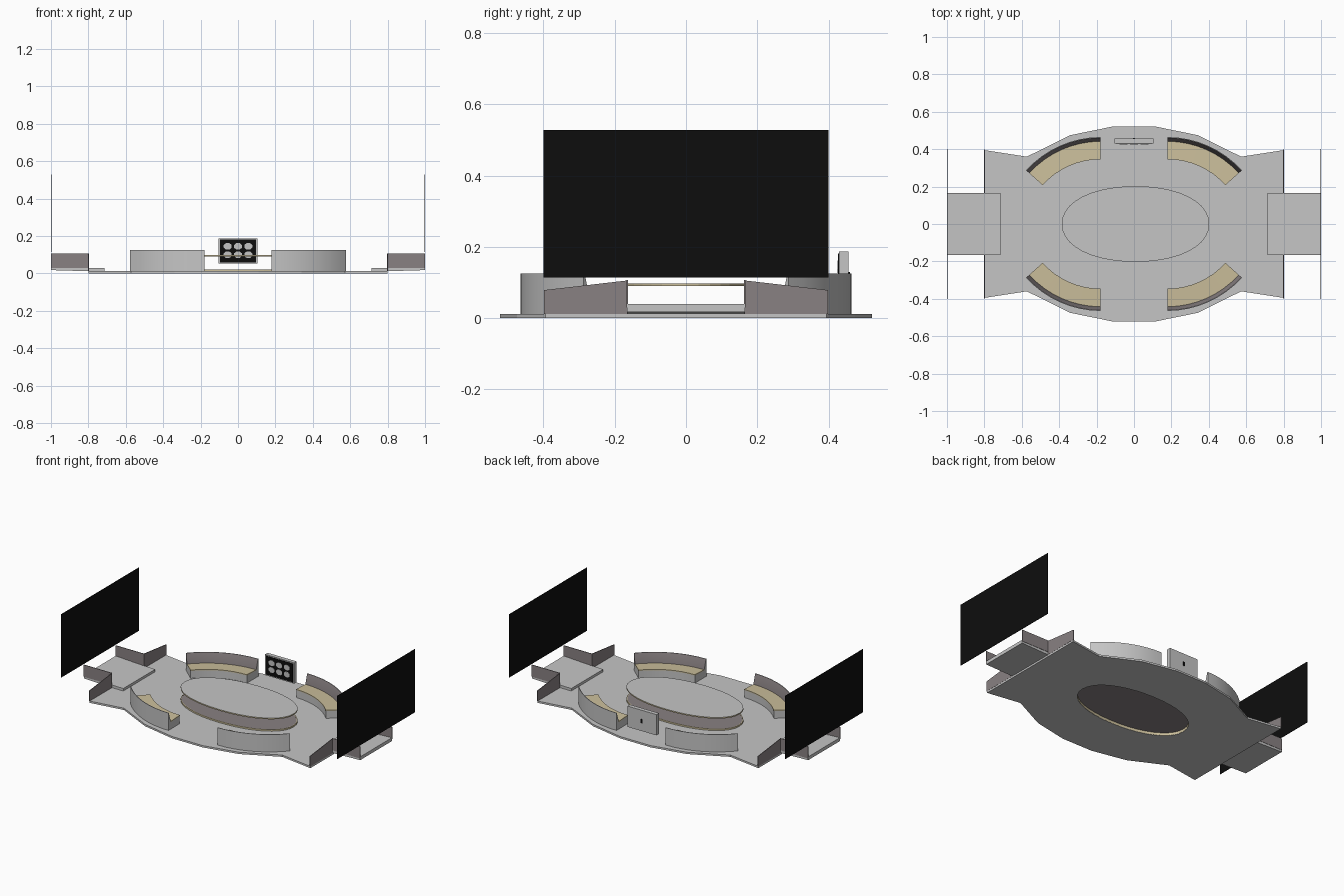
import bpy, bmesh, math

if "Cube" in bpy.data.objects:
    bpy.data.objects.remove(bpy.data.objects["Cube"])


def mat(name, c):
    m = bpy.data.materials.new(name)
    m.diffuse_color = (*c, 1)
    m.use_nodes = True
    m.node_tree.nodes["Principled BSDF"].inputs["Base Color"].default_value = m.diffuse_color
    return m


GREY = mat("light grey", (0.56, 0.56, 0.56))
BROWN = mat("warm grey", (0.25, 0.22, 0.225))
BEIGE = mat("beige", (0.60, 0.52, 0.33))
BLACK = mat("black", (0.004, 0.004, 0.004))


def finish(bm, name, mats, rule=None):
    bmesh.ops.recalc_face_normals(bm, faces=bm.faces)
    bm.normal_update()
    if rule:
        for f in bm.faces:
            f.material_index = rule(f)
    me = bpy.data.meshes.new(name)
    bm.to_mesh(me)
    bm.free()
    for m in mats:
        me.materials.append(m)
    ob = bpy.data.objects.new(name, me)
    bpy.context.collection.objects.link(ob)
    return ob


def box(name, x0, x1, y0, y1, z0, z1, m):
    bm = bmesh.new()
    bmesh.ops.create_cube(bm, size=1)
    for v in bm.verts:
        v.co = (x0 + (x1 - x0) * (v.co.x + 0.5), y0 + (y1 - y0) * (v.co.y + 0.5),
                z0 + (z1 - z0) * (v.co.z + 0.5))
    return finish(bm, name, [m])


def prism(name, loops, depth, mats, rule=None):
    """Fill the loops (outer, then holes) and extrude by the depth vector."""
    bm = bmesh.new()
    for pts in loops:
        vs = [bm.verts.new(p) for p in pts]
        for i in range(len(vs)):
            bm.edges.new((vs[i - 1], vs[i]))
    bmesh.ops.triangle_fill(bm, use_beauty=True, use_dissolve=False, edges=bm.edges[:])
    r = bmesh.ops.extrude_face_region(bm, geom=bm.faces[:], use_keep_orig=True)
    bmesh.ops.translate(bm, vec=depth,
                        verts=[v for v in r["geom"] if isinstance(v, bmesh.types.BMVert)])
    return finish(bm, name, mats, rule)


def ellipse(a, b, z, n=40, cx=0.008):
    pts = []
    for i in range(n):
        t = 2 * math.pi * i / n
        c, s = math.cos(t), math.sin(t)
        pts.append((cx + a * math.copysign(abs(c) ** 0.94, c),
                    b * math.copysign(abs(s) ** 0.94, s), z))
    return pts


# Floor plate with an oval opening
half = [(0.8, 0.395), (0.573, 0.36), (0.34, 0.475), (0.11, 0.522)]
upper = half + [(-x, y) for x, y in reversed(half)]
outline = [(x, y, 0) for x, y in upper] + [(x, -y, 0) for x, y in reversed(upper)]
prism("floor_plate", [outline, ellipse(0.39, 0.198, 0)], (0, 0, 0.012), [GREY])

# Oval recess: beige rim and warm grey carpet
prism("recess_rim", [ellipse(0.394, 0.202, 0.001), ellipse(0.389, 0.197, 0.001)],
      (0, 0, 0.021), [BEIGE])
prism("recess_carpet", [ellipse(0.390, 0.198, 0.018)], (0, 0, 0.003), [BROWN])

# Floating oval table top: grey above, beige edge, warm grey below
prism("table_top", [ellipse(0.394, 0.202, 0.09)], (0, 0, 0.008), [GREY, BEIGE, BROWN],
      lambda f: 0 if f.normal.z > 0.5 else 2 if f.normal.z < -0.5 else 1)


# Curved benches: swept cross-section of radius and height
def bench_part(name, profile, sx, sy, mats, rule=None, steps=8):
    bm = bmesh.new()
    rings = []
    for i in range(steps + 1):
        t = math.radians(90 - 48 * i / steps)
        rings.append([bm.verts.new((sx * (0.178 + r * math.cos(t)),
                                    sy * (-0.072 + r * math.sin(t)), z)) for r, z in profile])
    n = len(profile)
    for a, b in zip(rings, rings[1:]):
        for j in range(n):
            bm.faces.new((a[j - 1], a[j], b[j], b[j - 1]))
    bm.faces.new(rings[0])
    bm.faces.new(rings[-1])
    ob = finish(bm, name, mats, rule)
    ob.data.shade_smooth()
    bpy.ops.object.select_all(action='DESELECT')
    ob.select_set(True)
    bpy.context.view_layer.objects.active = ob
    bpy.ops.object.shade_smooth_by_angle(angle=math.radians(30))


def back_rule(sx, sy):
    def rule(f):
        c = f.calc_center_median()
        inward = f.normal.x * (sx * 0.178 - c.x) + f.normal.y * (-sy * 0.072 - c.y)
        return 1 if inward > 0.3 else 0
    return rule


for sx, tx in ((-1, "left"), (1, "right")):
    for sy, ty in ((-1, "front"), (1, "rear")):
        tag = f"{ty}_{tx}"
        bench_part("bench_base_" + tag, [(0.42, 0.012), (0.515, 0.012), (0.515, 0.058), (0.42, 0.062)],
                   sx, sy, [GREY])
        bench_part("bench_cushion_" + tag, [(0.418, 0.061), (0.515, 0.057), (0.515, 0.063), (0.418, 0.067)],
                   sx, sy, [BEIGE])
        bench_part("bench_back_" + tag, [(0.514, 0.012), (0.537, 0.012), (0.537, 0.126), (0.533, 0.126), (0.514, 0.063)],
                   sx, sy, [GREY, BROWN], back_rule(sx, sy))

# End alcoves: platform, wing walls, side walls and wall screen
for s, t in ((-1, "left"), (1, "right")):
    prism("alcove_platform_" + t,
          [[(s * 0.715, -0.165, 0.012), (s * 0.715, -0.165, 0.028), (s * 0.8, -0.165, 0.030),
            (s * 1.0, -0.165, 0.04), (s * 1.0, -0.165, 0.018), (s * 0.8, -0.165, 0.012)]],
          (0, 0.33, 0), [GREY])
    for k, u in ((-1, "front"), (1, "rear")):
        prism(f"wing_wall_{u}_{t}",
              [[(s * 0.797, k * 0.165, 0.012), (s * 0.797, k * 0.398, 0.012),
                (s * 0.797, k * 0.398, 0.079), (s * 0.797, k * 0.165, 0.106)]],
              (s * 0.004, 0, 0), [BROWN])
        y = sorted((k * 0.163, k * 0.167))
        x = sorted((s * 0.798, s * 1.0))
        box(f"side_wall_{u}_{t}", *x, *y, 0.03, 0.108, BROWN)
    x = sorted((s * 0.997, s * 1.0))
    box("wall_screen_" + t, *x, -0.4, 0.4, 0.115, 0.528, BLACK)

# Control panel at the rear with a black display and six pads
box("panel_body", -0.105, 0.105, 0.43, 0.456, 0.052, 0.188, GREY)
box("panel_display", -0.097, 0.097, 0.427, 0.431, 0.059, 0.181, BLACK)
box("panel_back_slot", -0.006, 0.006, 0.455, 0.46, 0.105, 0.13, BLACK)
for i in (-1, 0, 1):
    for j, z in enumerate((0.1, 0.145)):
        pad = [(i * 0.055 + 0.023 * math.cos(a), 0.427, z + 0.019 * math.sin(a))
               for a in [math.pi * (k + 0.5) / 4 for k in range(8)]]
        prism(f"panel_pad_{i + 2}_{j + 1}", [pad], (0, -0.002, 0), [GREY])
